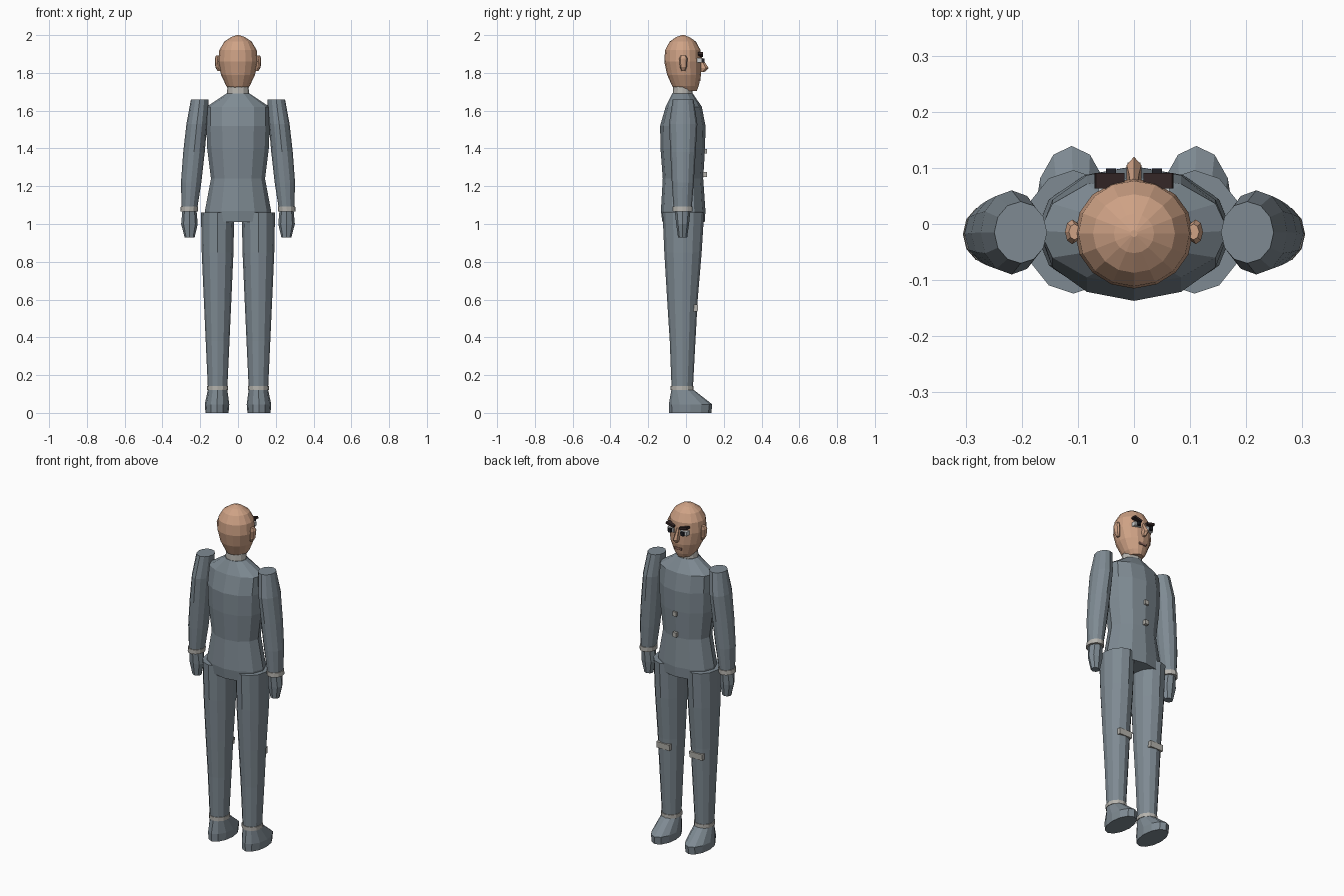
import bpy, bmesh, math
from mathutils import Matrix, Vector


def mat(name, r, g, b):
    m = bpy.data.materials.new(name)
    m.diffuse_color = (r, g, b, 1)
    return m


SUIT = mat("slate_suit", 0.21, 0.255, 0.29)
TRIM = mat("pale_trim", 0.46, 0.45, 0.42)
SKIN = mat("skin", 0.62, 0.36, 0.235)
LIP = mat("lip", 0.33, 0.17, 0.13)
BROW = mat("dark_brown", 0.035, 0.02, 0.02)
WHITE = mat("eye_white", 0.62, 0.63, 0.63)
DARK = mat("pupil", 0.015, 0.015, 0.02)


def finish(name, bm, m):
    bmesh.ops.recalc_face_normals(bm, faces=bm.faces)
    me = bpy.data.meshes.new(name)
    bm.to_mesh(me)
    bm.free()
    me.materials.append(m)
    ob = bpy.data.objects.new(name, me)
    bpy.context.collection.objects.link(ob)
    return ob


def loft(name, rings, n, m, s=1):
    """Stack of elliptical rings (z, cx, cy, rx, ry); s=-1 mirrors in x."""
    bm = bmesh.new()
    loops = []
    for z, cx, cy, rx, ry in rings:
        loops.append([bm.verts.new((s * (cx + rx * math.sin(2 * math.pi * i / n)),
                                    cy + ry * math.cos(2 * math.pi * i / n), z))
                      for i in range(n)])
    for a, b in zip(loops, loops[1:]):
        for i in range(n):
            j = (i + 1) % n
            bm.faces.new((a[i], a[j], b[j], b[i]))
    bm.faces.new(loops[0])
    bm.faces.new(loops[-1])
    return finish(name, bm, m)


def box(name, loc, size, m, roll=0, tilt=0):
    """Box rolled about y and tilted about x."""
    bm = bmesh.new()
    bmesh.ops.create_cube(bm, size=1)
    bm.transform(Matrix.Translation(Vector(loc)) @ Matrix.Rotation(roll, 4, 'Y')
                 @ Matrix.Rotation(tilt, 4, 'X') @ Matrix.Diagonal((*size, 1)))
    return finish(name, bm, m)


# Torso, from hem to neck base
loft("jacket", [(1.01, 0, -0.013, 0.172, 0.112), (1.07, 0, -0.015, 0.175, 0.118),
                (1.24, 0, -0.016, 0.143, 0.107), (1.40, 0, -0.017, 0.163, 0.118),
                (1.52, 0, -0.017, 0.168, 0.120), (1.62, 0, -0.012, 0.168, 0.096),
                (1.69, 0, -0.018, 0.062, 0.055)], 12, SUIT)
loft("collar", [(1.68, 0, -0.018, 0.060, 0.053), (1.73, 0, -0.018, 0.055, 0.050)], 12, TRIM)
for z in (1.385, 1.262):
    box("button", (0, 0.1, z), (0.024, 0.02, 0.026), TRIM)

# Head
loft("head", [(1.705, 0, 0.002, 0.042, 0.055), (1.73, 0, -0.003, 0.062, 0.070),
              (1.79, 0, -0.010, 0.090, 0.090), (1.86, 0, -0.017, 0.105, 0.098),
              (1.92, 0, -0.017, 0.099, 0.094), (1.965, 0, -0.017, 0.073, 0.070),
              (1.99, 0, -0.017, 0.036, 0.035), (2.0, 0, -0.017, 0.006, 0.006)], 16, SKIN)
loft("nose", [(1.805, 0, 0.078, 0.008, 0.020), (1.825, 0, 0.090, 0.015, 0.030),
              (1.85, 0, 0.080, 0.011, 0.024), (1.885, 0, 0.070, 0.008, 0.012)], 6, SKIN)
box("mouth", (0, 0.066, 1.762), (0.045, 0.022, 0.012), LIP)

for s in (1, -1):
    # Face details
    loft("ear", [(1.81, 0.098, -0.014, 0.010, 0.010), (1.83, 0.106, -0.014, 0.014, 0.018),
                 (1.875, 0.110, -0.014, 0.013, 0.022), (1.893, 0.106, -0.014, 0.010, 0.014)],
         8, SKIN, s)
    box("eyebrow", (s * 0.044, 0.077, 1.897), (0.052, 0.028, 0.013), BROW, roll=-s * 0.25)
    box("eye", (s * 0.042, 0.070, 1.866), (0.042, 0.030, 0.024), WHITE)
    box("pupil", (s * 0.041, 0.088, 1.866), (0.017, 0.022, 0.022), DARK)

    # Arm with cuff and gloved hand
    loft("sleeve", [(1.08, 0.257, -0.018, 0.041, 0.048), (1.22, 0.248, -0.017, 0.054, 0.058),
                    (1.38, 0.233, -0.016, 0.057, 0.067), (1.53, 0.218, -0.015, 0.055, 0.075),
                    (1.66, 0.202, -0.015, 0.047, 0.055)], 12, SUIT, s)
    loft("cuff", [(1.066, 0.259, -0.018, 0.046, 0.053), (1.092, 0.257, -0.018, 0.046, 0.053)],
         12, TRIM, s)
    loft("hand", [(0.928, 0.256, -0.018, 0.026, 0.024), (1.0, 0.257, -0.018, 0.044, 0.034),
                  (1.075, 0.257, -0.018, 0.037, 0.042)], 8, SUIT, s)

    # Leg with knee patch, ankle band and shoe
    loft("trouser_leg", [(0.12, 0.108, -0.020, 0.051, 0.056), (0.38, 0.108, -0.018, 0.063, 0.068),
                         (0.60, 0.108, -0.019, 0.073, 0.081), (0.85, 0.108, -0.016, 0.084, 0.099),
                         (1.06, 0.108, -0.014, 0.088, 0.110)], 12, SUIT, s)
    box("knee_patch", (s * 0.108, 0.052, 0.555), (0.085, 0.022, 0.036), TRIM, tilt=-0.06)
    loft("ankle_band", [(0.12, 0.108, -0.020, 0.056, 0.061), (0.142, 0.108, -0.020, 0.056, 0.061)],
         12, TRIM, s)
    loft("shoe", [(0, 0.111, 0.022, 0.061, 0.112), (0.045, 0.111, 0.024, 0.065, 0.115),
                  (0.125, 0.108, -0.020, 0.051, 0.057)], 12, SUIT, s)
